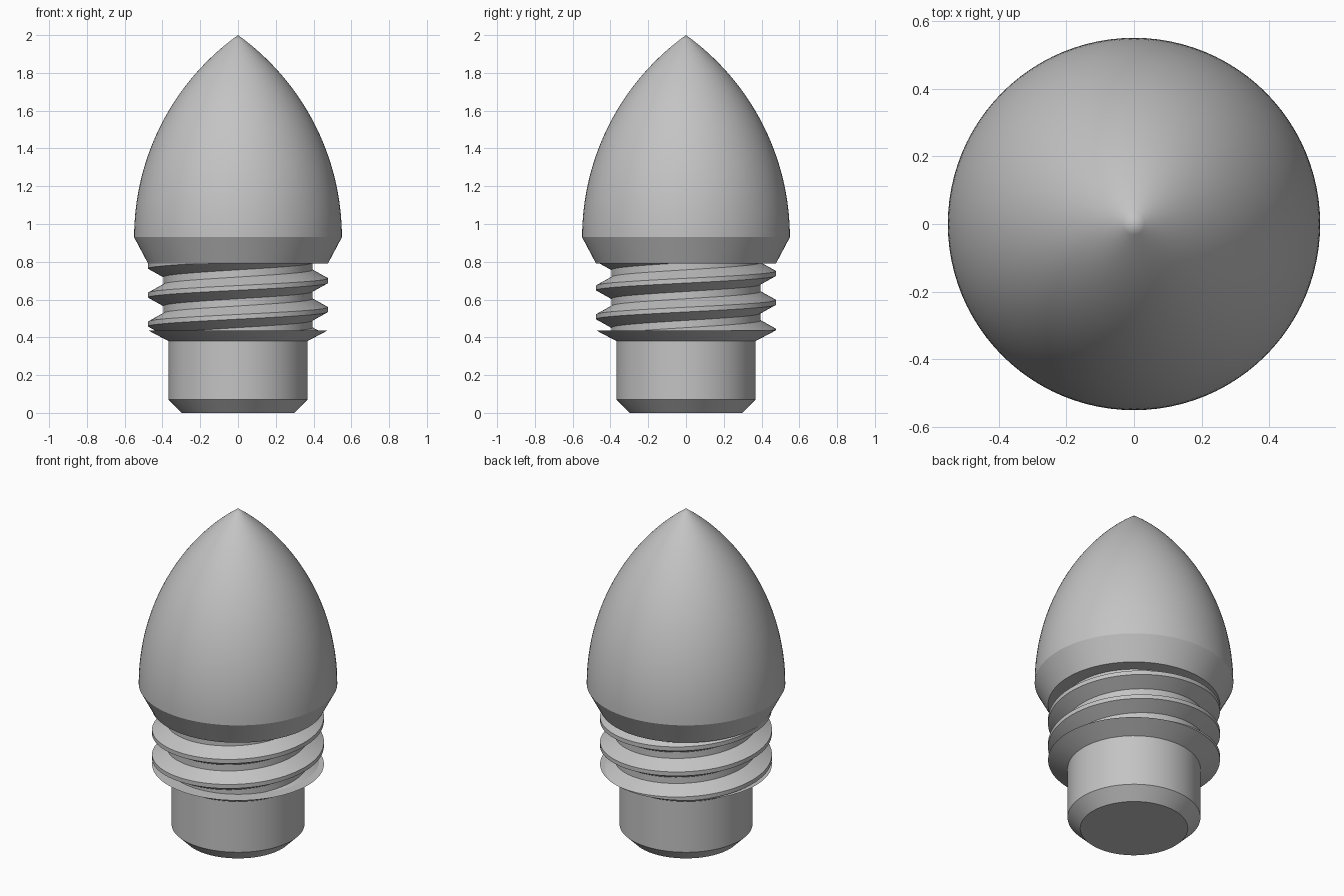
import bpy, bmesh, math

cube = bpy.data.objects.get("Cube")
if cube:
    bpy.data.objects.remove(cube, do_unlink=True)

SEGMENTS = 96
grey = bpy.data.materials.new("light grey")
grey.use_nodes = True
grey.diffuse_color = (0.55, 0.55, 0.55, 1)
grey.node_tree.nodes["Principled BSDF"].inputs["Base Color"].default_value = grey.diffuse_color


def finish(name, bm):
    """Turn a bmesh into a smooth-shaded object with crisp edges."""
    mesh = bpy.data.meshes.new(name)
    bm.to_mesh(mesh)
    bm.free()
    mesh.materials.append(grey)
    obj = bpy.data.objects.new(name, mesh)
    bpy.context.collection.objects.link(obj)
    bpy.ops.object.select_all(action="DESELECT")
    obj.select_set(True)
    bpy.context.view_layer.objects.active = obj
    bpy.ops.object.shade_smooth_by_angle(angle=math.radians(20))
    return obj


def sweep(profile, steps, rise=0.0):
    """Turn a (radius, z) profile, listed upwards, about z; rise is per full turn."""
    bm = bmesh.new()
    rows = []
    for i in range(steps + 1):
        a = math.tau * i / SEGMENTS
        lift = rise * i / SEGMENTS
        rows.append([bm.verts.new((r * math.cos(a), r * math.sin(a), z + lift))
                     for r, z in profile])
    for near, far in zip(rows, rows[1:]):
        for j in range(len(profile) - 1):
            bm.faces.new((near[j], far[j], far[j + 1], near[j + 1]))
    bmesh.ops.remove_doubles(bm, verts=bm.verts, dist=0.0001)
    return bm


# Pointed head: ogive arc above a chamfered, flat underside
HEAD_R, HEAD_Z, TIP_Z, NECK_Z = 0.55, 0.93, 2.0, 0.79
height = TIP_Z - HEAD_Z
arc_r = (HEAD_R ** 2 + height ** 2) / (2 * HEAD_R)
sweep_angle = math.asin(height / arc_r)
ARC_STEPS = 32
head = [(0, NECK_Z), (0.476, NECK_Z)]
for k in range(ARC_STEPS):
    t = sweep_angle * k / ARC_STEPS
    head.append((HEAD_R - arc_r + arc_r * math.cos(t), HEAD_Z + arc_r * math.sin(t)))
head.append((0, TIP_Z))
finish("pointed_head", sweep(head, SEGMENTS))

# Chamfered shank with the flared collar under the thread
COLLAR_Z = 0.437
shank = [(0, 0), (0.298, 0), (0.368, 0.07), (0.368, 0.38), (0.476, COLLAR_Z), (0, COLLAR_Z)]
finish("shank_and_collar", sweep(shank, SEGMENTS))

# Right-handed screw thread, trimmed between collar and head
PITCH, CREST_R, ROOT_R = 0.153, 0.476, 0.395
tooth = [(CREST_R, -0.0125), (CREST_R, 0.0125), (ROOT_R, 0.0575), (ROOT_R, 0.0955)]
start = 0.70 - 3 * PITCH
thread_profile = [(r, start + z) for r, z in tooth] + [(CREST_R, start + PITCH - 0.0125)]
thread = sweep(thread_profile, SEGMENTS * 5, PITCH)
for level, up in ((COLLAR_Z, -1), (NECK_Z, 1)):
    bmesh.ops.bisect_plane(thread, geom=thread.verts[:] + thread.edges[:] + thread.faces[:],
                           plane_co=(0, 0, level), plane_no=(0, 0, up), clear_outer=True)
finish("screw_thread", thread)
